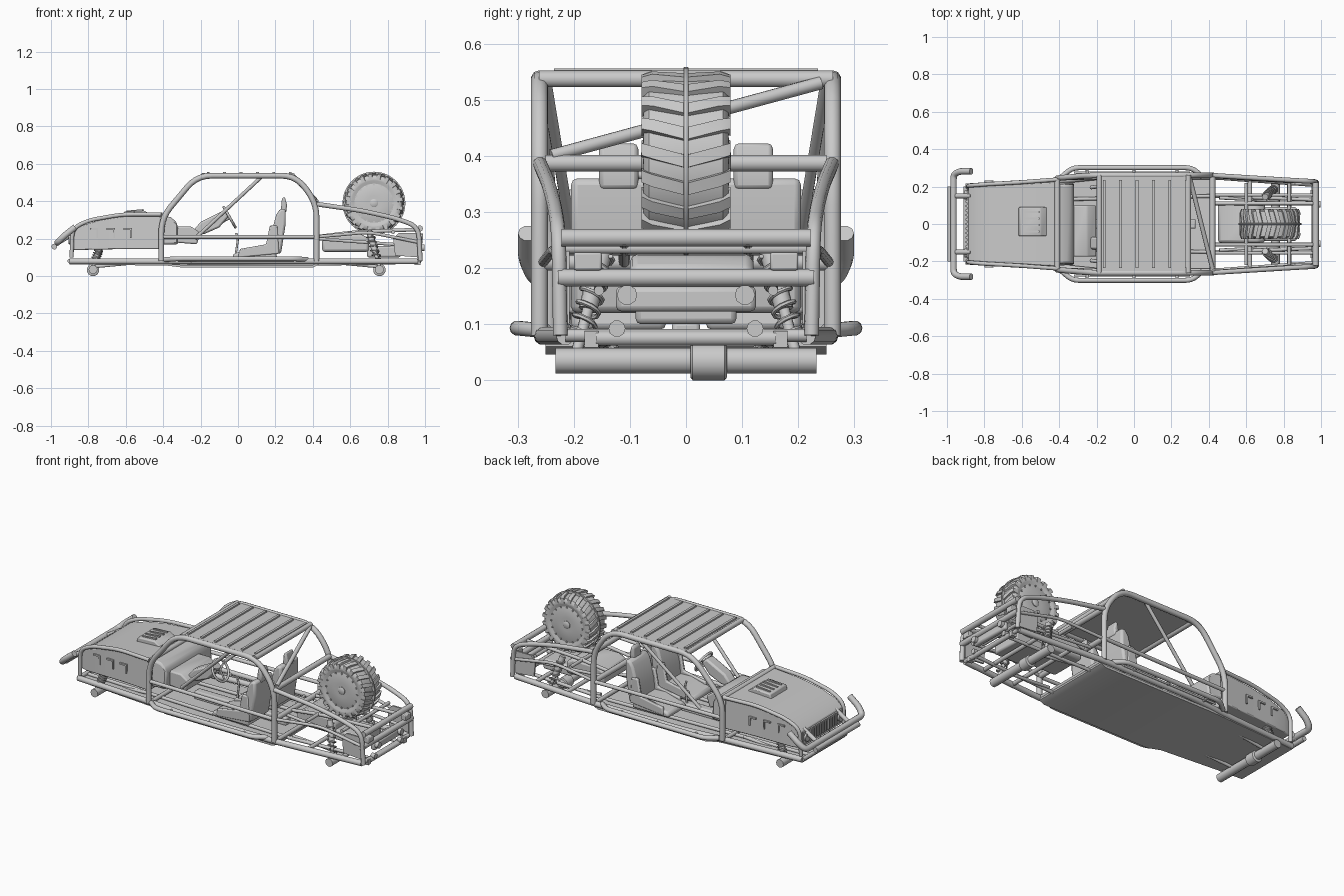
import bpy, bmesh, math
from mathutils import Vector, Matrix

if "Cube" in bpy.data.objects:
    bpy.data.objects.remove(bpy.data.objects["Cube"])

steel = bpy.data.materials.new("grey_steel")
steel.diffuse_color = (0.59, 0.59, 0.59, 1)
steel.use_nodes = True
steel.node_tree.nodes["Principled BSDF"].inputs["Base Color"].default_value = steel.diffuse_color


def finish(ob, bevel=0.0):
    ob.data.materials.append(steel)
    bpy.ops.object.select_all(action='DESELECT')
    bpy.context.view_layer.objects.active = ob
    ob.select_set(True)
    if bevel:
        m = ob.modifiers.new("bevel", 'BEVEL')
        m.width, m.segments = bevel, 2
    bpy.ops.object.shade_smooth_by_angle(angle=math.radians(40))
    return ob


def from_bm(name, bm, bevel=0.0):
    bmesh.ops.recalc_face_normals(bm, faces=bm.faces[:])
    me = bpy.data.meshes.new(name)
    bm.to_mesh(me)
    bm.free()
    ob = bpy.data.objects.new(name, me)
    bpy.context.collection.objects.link(ob)
    return finish(ob, bevel)


def fillet(pts, rad):
    pts = [Vector(p) for p in pts]
    out = [pts[0]]
    for a, b, c in zip(pts, pts[1:], pts[2:]):
        d = min(rad, (a - b).length * .45, (c - b).length * .45)
        p, q = b + (a - b).normalized() * d, b + (c - b).normalized() * d
        for i in range(6):
            t = i / 5
            out.append(p * (1 - t) ** 2 + b * 2 * t * (1 - t) + q * t * t)
    return out + [pts[-1]]


def tube(name, pts, r=.012, mirror=True, rad=.06, res=3, closed=False):
    cu = bpy.data.curves.new(name, 'CURVE')
    cu.dimensions = '3D'
    cu.bevel_depth, cu.bevel_resolution, cu.use_fill_caps = r, res, True
    path = fillet(pts, rad) if rad and len(pts) > 2 else [Vector(p) for p in pts]
    for s in ((1, -1) if mirror else (1,)):
        sp = cu.splines.new('POLY')
        sp.points.add(len(path) - 1)
        for sv, p in zip(sp.points, path):
            sv.co = (p.x, p.y * s, p.z, 1)
        sp.use_cyclic_u = closed
    ob = bpy.data.objects.new(name, cu)
    bpy.context.collection.objects.link(ob)
    bpy.ops.object.select_all(action='DESELECT')
    bpy.context.view_layer.objects.active = ob
    ob.select_set(True)
    bpy.ops.object.convert(target='MESH')
    return finish(bpy.context.view_layer.objects.active)


def cross(name, x, z, w, r=.012):
    return tube(name, [(x, -w, z), (x, w, z)], r, mirror=False)


def box(name, c, size, mirror=False, bevel=0.0, tilt=0.0):
    bm = bmesh.new()
    for s in ((1, -1) if mirror else (1,)):
        m = Matrix.Translation((c[0], c[1] * s, c[2])) @ Matrix.Rotation(tilt, 4, 'Y')
        bmesh.ops.create_cube(bm, size=1, matrix=m @ Matrix.Diagonal((*size, 1)))
    return from_bm(name, bm, bevel)


def loft(name, sections, bevel=0.0):
    """Sections along x: (x, half width bottom, half width top, z bottom, z top)."""
    bm = bmesh.new()
    rings = [[bm.verts.new(p) for p in ((x, -b, z0), (x, b, z0), (x, t, z1), (x, -t, z1))]
             for x, b, t, z0, z1 in sections]
    for a, c in zip(rings, rings[1:]):
        for i in range(4):
            bm.faces.new((a[i], a[i - 1], c[i - 1], c[i]))
    bm.faces.new(rings[0])
    bm.faces.new(rings[-1])
    return from_bm(name, bm, bevel)


def prism(name, outline, ranges, bevel=0.0):
    """Side outline in x, z extruded over one or more y ranges."""
    bm = bmesh.new()
    for y0, y1 in ranges:
        f = bm.faces.new([bm.verts.new((x, y0, z)) for x, z in outline])
        g = bmesh.ops.extrude_face_region(bm, geom=[f])['geom']
        bmesh.ops.translate(bm, verts=[v for v in g if isinstance(v, bmesh.types.BMVert)],
                            vec=(0, y1 - y0, 0))
        bm.faces.new([v for v in f.verts]) if not f.is_valid else None
    return from_bm(name, bm, bevel)


def lathe(name, prof, c, n=36):
    """Profile of (radius, y) spun about the y axis."""
    bm = bmesh.new()
    rings = [[bm.verts.new((c[0] + r * math.cos(k * math.tau / n), c[1] + y,
                            c[2] + r * math.sin(k * math.tau / n))) for k in range(n)] for r, y in prof]
    for a, b in zip(rings, rings[1:]):
        for i in range(n):
            bm.faces.new((a[i], a[i - 1], b[i - 1], b[i]))
    bm.faces.new(rings[0])
    bm.faces.new(rings[-1])
    return from_bm(name, bm)


# Chassis rails and floor
tube("lower_rail", [(-.9, .2, .079), (-.41, .23, .079), (-.17, .255, .079), (.42, .255, .079), (.96, .215, .079)], .0165)
tube("inner_rail", [(-.9, .12, .075), (.42, .15, .065), (.96, .13, .075)], .01)
loft("floor_pan", [(-.9, .2, .2, .062, .07), (-.38, .235, .235, .056, .065), (-.3, .25, .25, .046, .06),
                   (.4, .25, .25, .046, .06), (.43, .25, .25, .06, .07)])
for x, w in ((-.9, .2), (-.41, .23), (.42, .255), (.62, .24), (.83, .225), (.96, .215)):
    cross("floor_crossbar", x, .08, w)

# Cabin cage
tube("cage_side", [(-.41, .245, .08), (-.41, .245, .31), (-.22, .261, .537), (.31, .261, .537),
                   (.42, .261, .39), (.42, .261, .08)], .0155, rad=.08)
for x, z, w in ((-.185, .537, .262), (.29, .537, .262), (.42, .387, .25), (-.41, .325, .24), (.42, .21, .255)):
    cross("cage_crossbar", x, z, w, .0155)
tube("door_bar", [(-.41, .245, .21), (.42, .26, .21)], .011)
tube("window_brace", [(.13, .25, .535), (-.23, .195, .2)], .01)
tube("rear_window_brace", [(.3, .24, .53), (.42, -.24, .4)], .012, mirror=False)
tube("side_step", [(-.39, .25, .088), (-.33, .301, .093), (.31, .301, .093), (.37, .25, .088)], .0135)
tube("side_step_inner", [(-.32, .275, .085), (.3, .275, .085)], .006)
for x in (-.25, 0, .23):
    tube("step_bracket", [(x, .24, .08), (x, .3, .09)], .008)
# Roof panel with ribs
box("roof_panel", (.06, 0, .541), (.48, .51, .012))
for i in range(6):
    box("roof_rib", (-.16 + i * .088, 0, .55), (.014, .47, .012))

# Front body
loft("hood", [(-.885, .195, .195, .14, .235), (-.84, .21, .205, .14, .268), (-.74, .215, .21, .142, .3),
              (-.6, .222, .215, .145, .322), (-.415, .235, .225, .145, .33)], .005)
tube("hood_tube", [(-.89, .2, .1), (-.885, .205, .255), (-.8, .212, .298), (-.62, .222, .33), (-.41, .238, .33)], .011)
prism("hood_scoop", [(-.62, .31), (-.61, .345), (-.5, .35), (-.455, .32)], [(-.065, .09)], .006)
for i in range(4):
    box("scoop_rib", (-.55, -.04 + i * .035, .35), (.09, .01, .008), tilt=-.09)
for i in range(3):
    x = -.77 + i * .09
    y = .214 + (x + .74) * .07
    box("side_slot_top", (x, y, .252), (.045, .01, .009), True)
    box("side_slot_leg", (x + .018, y, .228), (.009, .01, .05), True)
box("grille_frame", (-.888, 0, .195), (.012, .36, .07))
for i in range(11):
    box("grille_bar", (-.896, -.12 + i * .024, .195), (.01, .009, .06))
for s in (-1, 1):
    tube("headlamp", [(-.885, s * .155, .195), (-.905, s * .155, .195)], .024, False, res=4)
# Front bumper
tube("front_bumper", [(-.87, .282, .262), (-.93, .282, .215), (-.965, .265, .18), (-.965, -.265, .18),
                      (-.93, -.282, .215), (-.87, -.282, .262)], .0175, False, .04)
cross("bumper_lower_bar", -.982, .158, .2, .0155)
tube("bumper_mount", [(-.975, .15, .17), (-.87, .15, .235)], .013)

# Dashboard and steering
loft("dashboard", [(-.41, .225, .215, .17, .325), (-.36, .22, .21, .17, .315), (-.33, .22, .21, .17, .29),
                   (-.32, .22, .21, .17, .26)], .01)
prism("dash_console", [(-.34, .18), (-.34, .265), (-.25, .265), (-.2, .23), (-.22, .17)], [(-.175, .1)], .008)
prism("column_shroud", [(-.25, .23), (-.2, .29), (-.08, .35), (-.05, .32), (-.1, .26), (-.18, .225)], [(-.135, -.07)], .01)
wc = Vector((-.045, -.1, .315))
wheel_dir = Vector((.5, 0, -.87))
ring = [wc + wheel_dir * .062 * math.cos(a) + Vector((0, 1, 0)) * .062 * math.sin(a)
        for a in [k * math.tau / 24 for k in range(24)]]
tube("steering_wheel", ring, .007, False, 0, closed=True)
for k in (0, 8, 16):
    tube("steering_spoke", [wc, ring[k]], .005, False)
tube("steering_column", [(-.11, -.1, .28), wc], .011, False)
tube("gear_lever", [(-.02, .01, .06), (0, .01, .2), (-.01, .01, .23)], .006, False)
box("centre_tunnel", (.03, 0, .08), (.6, .05, .05), bevel=.008)

# Seats
both = [(-.205, -.035), (.035, .205)]
prism("seat_cushion", [(-.03, .09), (-.025, .12), (.1, .155), (.2, .15), (.21, .09)], both, .012)
prism("seat_back", [(.165, .12), (.175, .22), (.205, .33), (.225, .36), (.255, .36), (.255, .28), (.23, .12)], both, .012)
prism("headrest", [(.228, .34), (.235, .415), (.25, .425), (.262, .38), (.258, .34)], [(-.155, -.085), (.085, .155)], .008)
prism("seat_bolster", [(.0, .1), (.01, .145), (.15, .17), (.17, .27), (.21, .27), (.22, .12)],
      [(-.21, -.19), (-.05, -.03), (.03, .05), (.19, .21)], .006)

# Rear frame
tube("rear_upper_tube", [(.42, .26, .385), (.66, .245, .35), (.84, .234, .31), (.965, .227, .265), (.975, .224, .08)], .013)
tube("rear_mid_tube", [(.42, .255, .21), (.7, .235, .235), (.97, .22, .18)], .009)
tube("spare_carrier", [(.42, .11, .21), (.62, .11, .235), (.98, .11, .25)], .01)
tube("rear_inner_tube", [(.42, .155, .2), (.96, .155, .16)], .009)
cross("rear_top_bar", .972, .254, .222, .0165)
cross("rear_mid_bar", .972, .183, .228, .0165)
cross("rear_low_bar", .965, .075, .16, .014)
box("rear_light_bar", (.965, 0, .145), (.03, .25, .045), bevel=.01)
for x, z in ((.83, .235), (.6, .232)):
    cross("carrier_bar", x, z, .22, .01)
prism("rear_side_plate", [(.84, .11), (.83, .2), (.86, .23), (.965, .23), (.965, .1)], [(-.218, -.208), (.208, .218)])
box("tail_lamp", (.975, .175, .212), (.03, .05, .032), True, .004)
box("low_bracket", (.96, .168, .073), (.03, .025, .03), True)
tube("tow_eye", [(.96, .105, .152), (.997, .105, .152)], .018)
tube("link_mount", [(.96, .123, .092), (.985, .123, .092)], .015)

# Fuel cell
prism("fuel_cell", [(.45, .13), (.45, .2), (.5, .225), (.66, .225), (.7, .2), (.7, .13)], [(-.1, .12)], .014)
box("rear_engine_block", (.78, 0, .13), (.18, .18, .06), bevel=.01)

# Axles, shocks and springs
for x in (-.775, .756):
    cross("axle_tube", x, .035, .233, .024)
    lathe("differential", [(.028, .008), (.033, .012), (.033, .069), (.028, .073)], (x, 0, .033), 24)
    s = 1 if x > 0 else .55
    lo = Vector((x, .195, .05))
    hi = Vector((x - .055, .145, .24)) if x > 0 else Vector((x + .035, .18, .15))
    tube("shock_rod", [lo, hi], .01)
    tube("shock_body", [lo.lerp(hi, .4), hi], .017)
    q = (hi - lo).to_track_quat('Z', 'Y')
    coil = [lo.lerp(hi, .15 + .75 * k / 60) + q @ Vector((.021 * math.cos(k * math.tau / 10),
            .021 * math.sin(k * math.tau / 10), 0)) for k in range(61)]
    tube("coil_spring", coil, .0045, rad=0, res=1)
    tube("control_link", [(x, .125, .05), (x - .3 if x > 0 else x + .3, .14, .078)], .009)

# Spare wheel
c = Vector((.727, 0, .39))
lathe("tyre", [(.11, -.07), (.12, -.076), (.138, -.076), (.15, -.066), (.154, 0), (.15, .066),
               (.138, .076), (.12, .076), (.11, .07)], c, 48)
lathe("tread_rib", [(.145, -.005), (.168, -.004), (.168, .004), (.145, .005)], c, 48)
lathe("rim_disc", [(.04, -.072), (.1, -.072), (.113, -.066), (.113, .066), (.1, .072), (.04, .072)], c)
lathe("hub_cap", [(.016, -.08), (.022, -.076), (.022, .076), (.016, .08)], c, 20)
bm = bmesh.new()
for k in range(20):
    for s in (-1, 1):
        vs = []
        for y, r0, r1, sh in ((0, .15, .162, 0), (.06, .145, .162, .1), (.079, .125, .155, .14)):
            for r, d in ((r0, -.08), (r1, -.07), (r1, .07), (r0, .08)):
                t = k * math.tau / 20 + sh + d
                vs.append(bm.verts.new((c.x + r * math.cos(t), y * s, c.z + r * math.sin(t))))
        for j in (0, 4):
            for i in range(4):
                n = (i + 1) % 4
                bm.faces.new((vs[j + i], vs[j + n], vs[j + 4 + n], vs[j + 4 + i]))
        bm.faces.new(vs[:4])
        bm.faces.new(vs[8:])
from_bm("tread_blocks", bm)
for k in range(16):
    a = k * math.tau / 16
    p = c + Vector((math.cos(a), 0, math.sin(a))) * .1
    tube("rim_bolt", [p + Vector((0, -.077, 0)), p + Vector((0, .077, 0))], .005, False, res=1)
